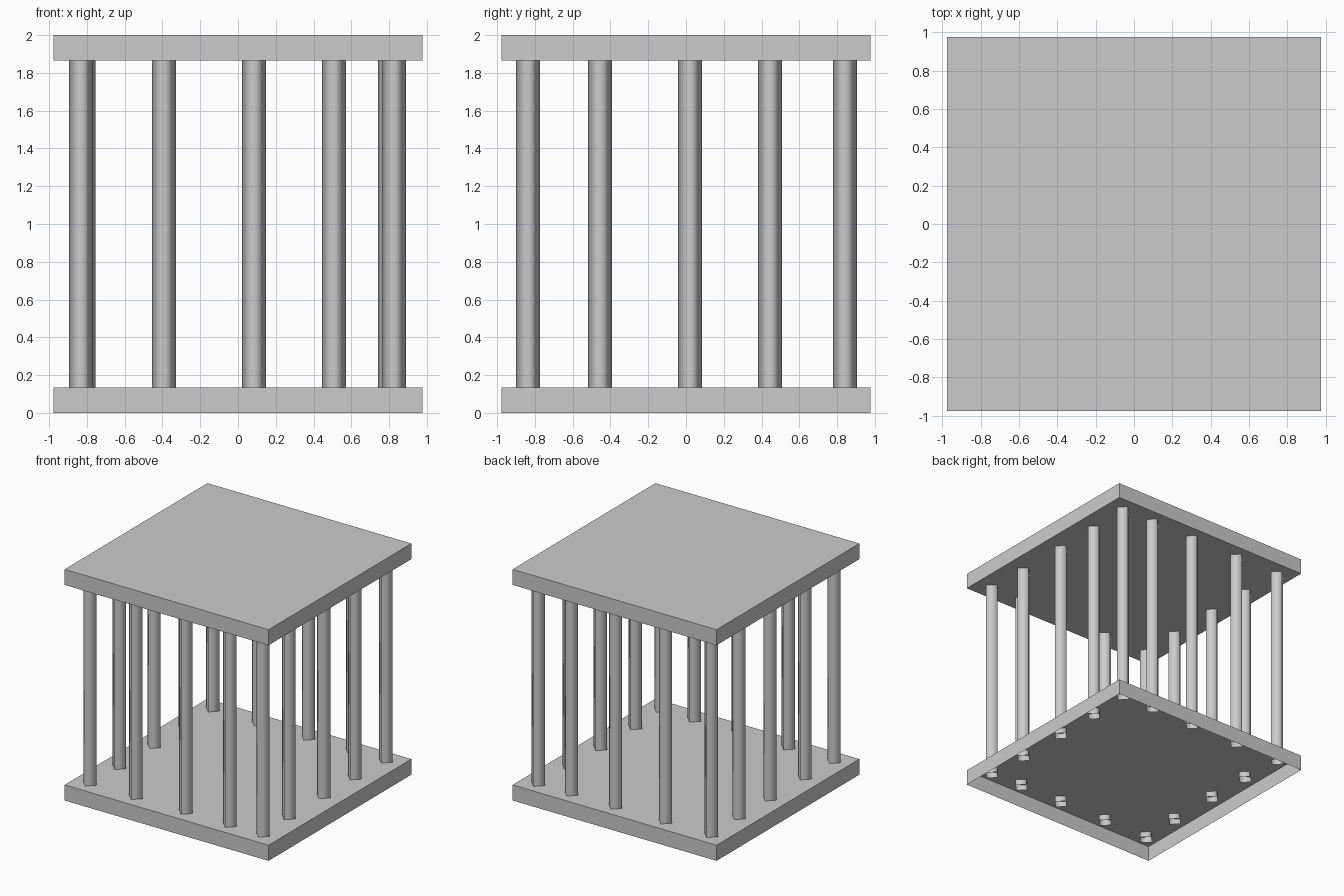
import bpy, bmesh
from math import pi

if "Cube" in bpy.data.objects:
    bpy.data.objects.remove(bpy.data.objects["Cube"])

HALF = 0.976      # half width of the square plates
THICK = 0.135     # plate thickness
BAR_R = 0.0635    # corner radius of the four-sided bars


def make_object(name, bm):
    mesh = bpy.data.meshes.new(name)
    bm.to_mesh(mesh)
    bm.free()
    obj = bpy.data.objects.new(name, mesh)
    bpy.context.collection.objects.link(obj)
    return obj


def plate(name, z0, open_below=False):
    bm = bmesh.new()
    bmesh.ops.create_cube(bm, size=1)
    bmesh.ops.scale(bm, vec=(2 * HALF, 2 * HALF, THICK), verts=bm.verts)
    bmesh.ops.translate(bm, vec=(0, 0, z0 + THICK / 2), verts=bm.verts)
    if open_below:
        bm.normal_update()
        low = [f for f in bm.faces if f.normal.z < -0.5]
        bmesh.ops.delete(bm, geom=low, context='FACES_ONLY')
    return make_object(name, bm)


def bar(name, x, y, z0=0.085, z1=1.915):
    # open-ended four-sided tube, turned so its corners face the axes
    bm = bmesh.new()
    ends = []
    for z in (z0, z1):
        ends.append([bm.verts.new((x + dx * BAR_R, y + dy * BAR_R, z))
                     for dx, dy in ((1, 0), (0, 1), (-1, 0), (0, -1))])
    low, high = ends
    for i in range(4):
        j = (i + 1) % 4
        bm.faces.new((low[i], low[j], high[j], high[i])).smooth = True
    return make_object(name, bm)


# Plates: the base is a hollow tray open underneath, the roof is solid
plate("base_plate", 0, open_below=True)
plate("roof_plate", 2 - THICK)

# Front and back rows, corners included
for row, y in (("front", -0.837), ("back", 0.841)):
    for i, x in enumerate((-0.831, -0.392, 0.085, 0.508, 0.825)):
        bar(f"{row}_bar_{i + 1}", x, y)

# Left and right rows between the corners
for row, x in (("left", -0.818), ("right", 0.805)):
    for i, y in enumerate((-0.455, 0.021, 0.445)):
        bar(f"{row}_bar_{i + 1}", x, y)
